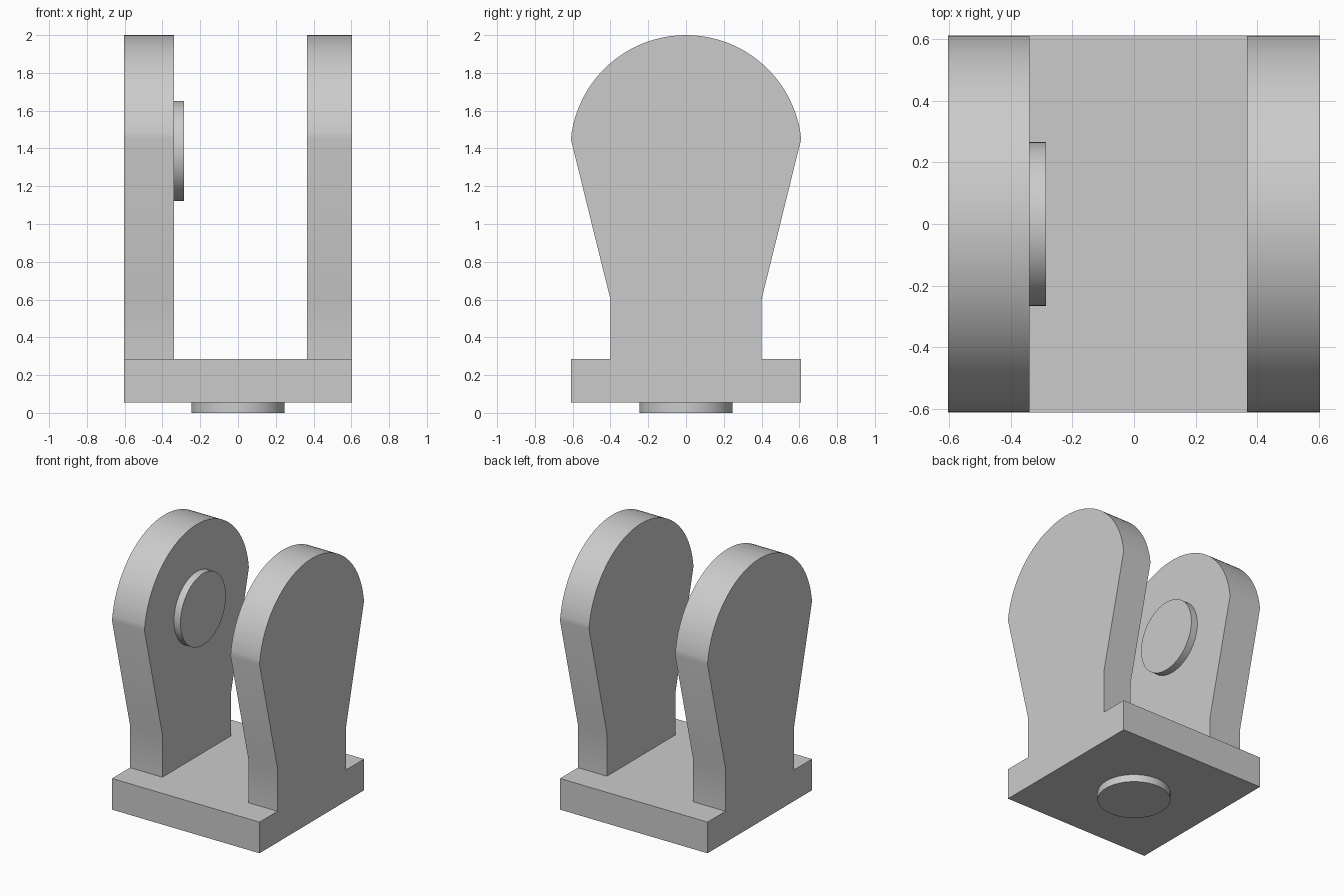
import bpy, bmesh, math
from mathutils import Matrix

if "Cube" in bpy.data.objects:
    bpy.data.objects.remove(bpy.data.objects["Cube"])

grey = bpy.data.materials.new("plain grey")
grey.use_nodes = True
color = (0.6, 0.6, 0.6, 1)
grey.diffuse_color = color
grey.node_tree.nodes["Principled BSDF"].inputs["Base Color"].default_value = color


def finish(name, bm):
    bmesh.ops.recalc_face_normals(bm, faces=bm.faces)
    mesh = bpy.data.meshes.new(name)
    bm.to_mesh(mesh)
    bm.free()
    mesh.materials.append(grey)
    obj = bpy.data.objects.new(name, mesh)
    bpy.context.collection.objects.link(obj)
    bpy.ops.object.select_all(action="DESELECT")
    obj.select_set(True)
    bpy.context.view_layer.objects.active = obj
    bpy.ops.object.shade_smooth_by_angle(angle=math.radians(30))
    return obj


def extrude_x(name, profile, x0, x1):
    """Extrude a (y, z) outline from x0 to x1."""
    bm = bmesh.new()
    face = bm.faces.new([bm.verts.new((x0, y, z)) for y, z in profile])
    out = bmesh.ops.extrude_face_region(bm, geom=[face])["geom"]
    verts = [v for v in out if isinstance(v, bmesh.types.BMVert)]
    bmesh.ops.translate(bm, verts=verts, vec=(x1 - x0, 0, 0))
    return finish(name, bm)


def disc(name, radius, depth, matrix):
    bm = bmesh.new()
    bmesh.ops.create_cone(bm, cap_ends=True, segments=64, radius1=radius,
                          radius2=radius, depth=depth, matrix=matrix)
    return finish(name, bm)


BASE_BOTTOM, BASE_TOP = 0.055, 0.285
HALF_Y, PIVOT_Z, RADIUS = 0.61, 1.387, 0.613

# Base plate
extrude_x("base_plate", [(-HALF_Y, BASE_BOTTOM), (HALF_Y, BASE_BOTTOM),
                         (HALF_Y, BASE_TOP), (-HALF_Y, BASE_TOP)], -0.603, 0.603)

# Arm outline: straight neck, flared sides, rounded head
start = math.asin((1.45 - PIVOT_Z) / RADIUS)
steps = 48
outline = [(-0.4, 0.6), (-0.4, BASE_TOP), (0.4, BASE_TOP), (0.4, 0.6)]
for i in range(steps + 1):
    a = start + (math.pi - 2 * start) * i / steps
    outline.append((RADIUS * math.cos(a), PIVOT_Z + RADIUS * math.sin(a)))
extrude_x("right_arm", outline, -0.603, -0.338)
extrude_x("left_arm", outline, 0.366, 0.603)

# Round boss inside the right arm and round foot under the base
disc("pivot_boss", 0.265, 0.053, Matrix.Translation((-0.3115, 0, PIVOT_Z))
     @ Matrix.Rotation(math.pi / 2, 4, "Y"))
disc("round_foot", 0.247, BASE_BOTTOM, Matrix.Translation((0, 0, BASE_BOTTOM / 2)))
